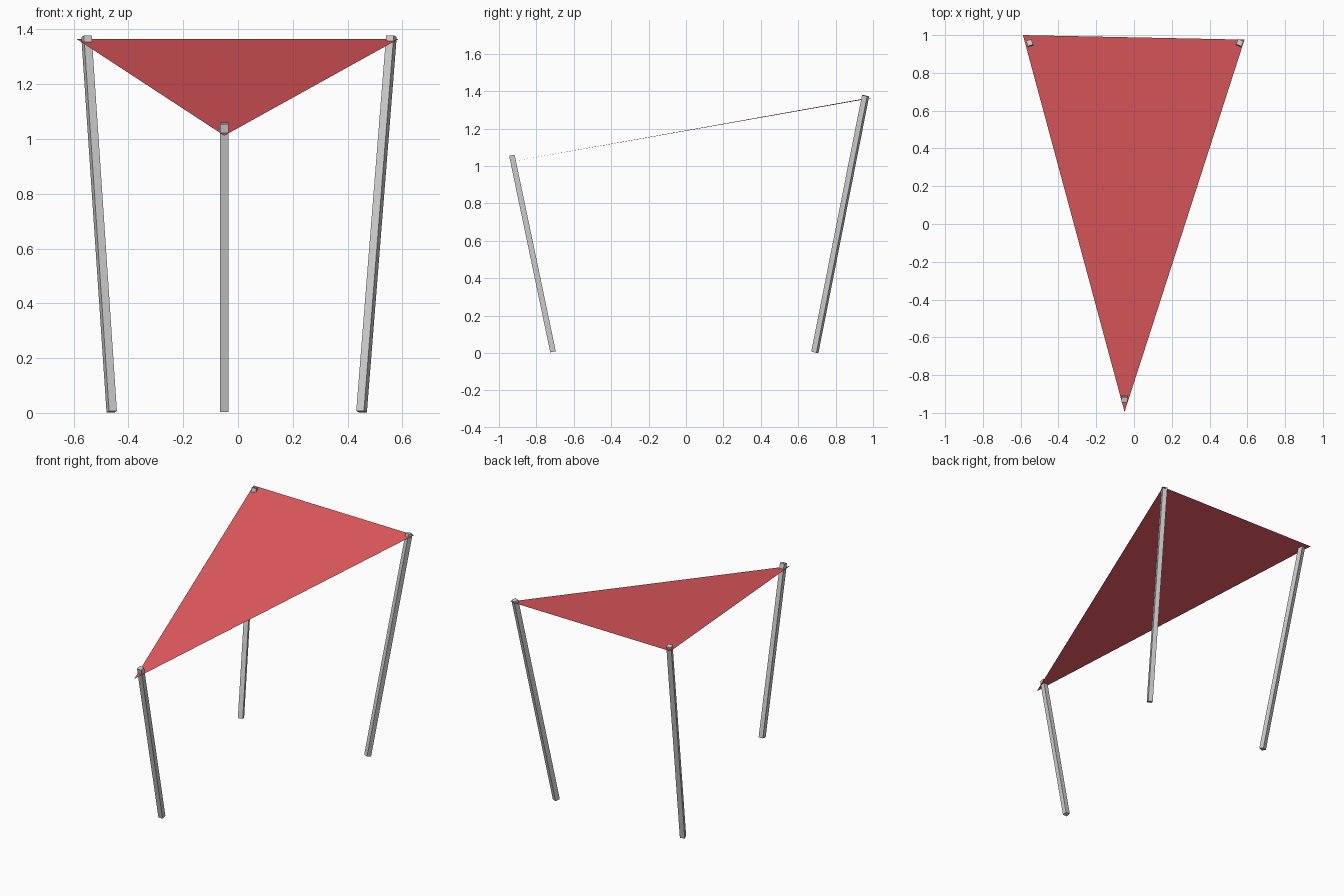
import bpy
from mathutils import Vector, Matrix

if "Cube" in bpy.data.objects:
    bpy.data.objects.remove(bpy.data.objects["Cube"])

POST = 0.03  # side of the square posts


def make_mesh(name, verts, faces):
    mesh = bpy.data.meshes.new(name)
    mesh.from_pydata(verts, [], faces)
    obj = bpy.data.objects.new(name, mesh)
    bpy.context.collection.objects.link(obj)
    return obj


def make_post(name, foot, head):
    """Square post from foot to head, one side turned to face its lean."""
    foot, head = Vector(foot), Vector(head)
    axis = (head - foot).normalized()
    side = Vector((0, 0, 1)).cross(axis).normalized()
    rot = Matrix((side.cross(axis), side, axis)).transposed()
    if rot.determinant() < 0:
        rot = Matrix((axis.cross(side), side, axis)).transposed()
    bpy.ops.mesh.primitive_cube_add(size=1)
    post = bpy.context.object
    post.name = name
    size = Matrix.Diagonal((POST, POST, (head - foot).length, 1))
    post.data.transform(Matrix.Translation((foot + head) / 2) @ rot.to_4x4() @ size)
    return post


# Leaning posts
make_post("front_post", (-0.05, -0.711, 0.006), (-0.05, -0.931, 1.057))
make_post("back_left_post", (-0.461, 0.689, 0.004), (-0.553, 0.96, 1.375))
make_post("back_right_post", (0.451, 0.689, 0.004), (0.56, 0.96, 1.375))

# Flat triangular shade cloth
sail = make_mesh("shade_sail",
                 [(-0.05, -0.995, 1.012), (0.585, 0.976, 1.364), (-0.588, 1.0, 1.364)],
                 [(0, 1, 2)])
red = bpy.data.materials.new("red_cloth")
red.diffuse_color = (0.8, 0.105, 0.115, 1)
red.use_nodes = True
red.node_tree.nodes["Principled BSDF"].inputs["Base Color"].default_value = red.diffuse_color
sail.data.materials.append(red)
